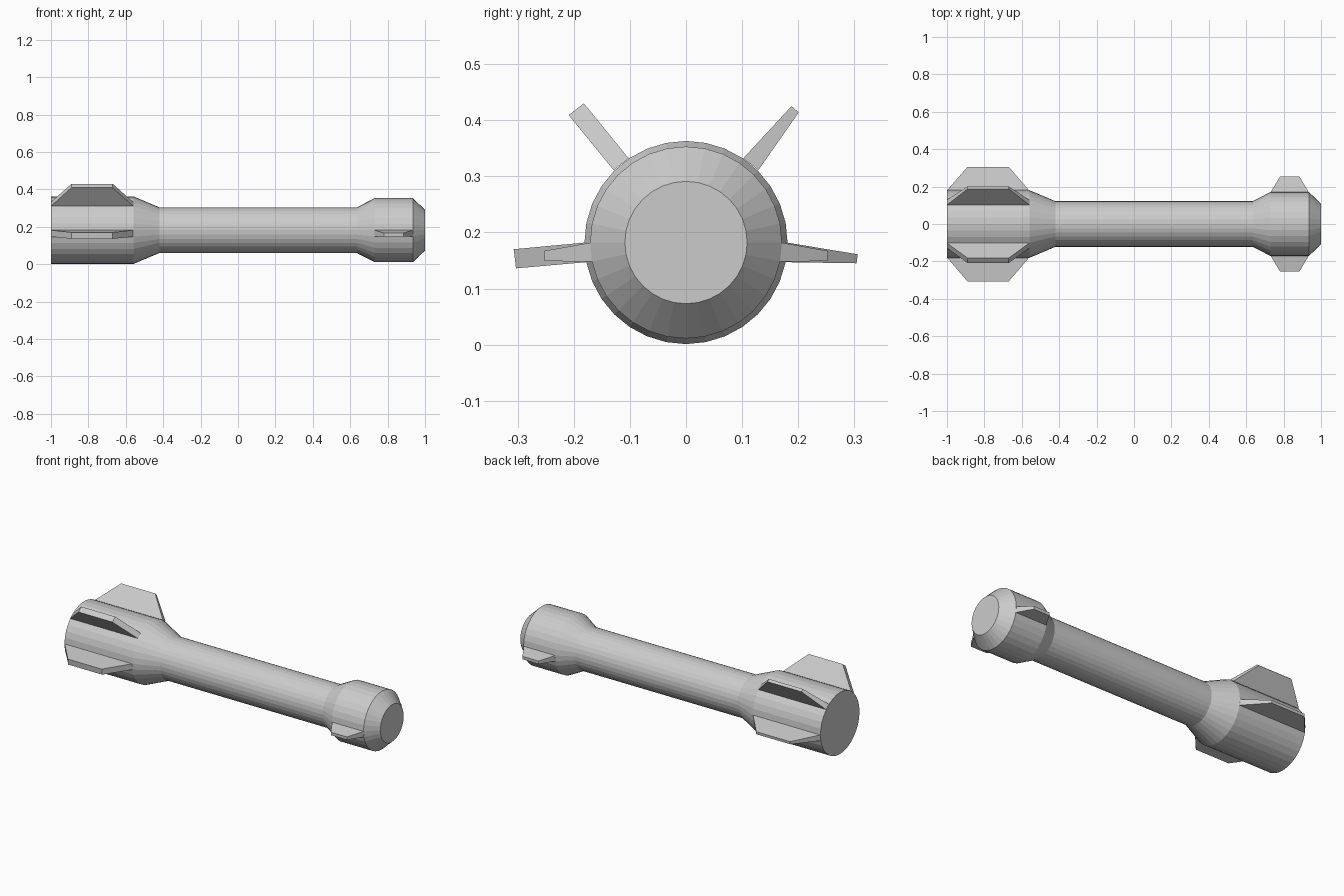
import bpy, bmesh
from math import sin, cos, tau

if "Cube" in bpy.data.objects:
    bpy.data.objects.remove(bpy.data.objects["Cube"])

AXIS_Z = 0.182
SIDES = 32


def make_object(name, bm):
    bmesh.ops.recalc_face_normals(bm, faces=bm.faces[:])
    mesh = bpy.data.meshes.new(name)
    bm.to_mesh(mesh)
    bm.free()
    obj = bpy.data.objects.new(name, mesh)
    bpy.context.collection.objects.link(obj)
    return obj


def bridge(bm, a, b):
    for i in range(len(a)):
        j = (i + 1) % len(a)
        bm.faces.new((a[i], a[j], b[j], b[i]))


def lathe(name, profile):
    """Turned solid along x from (x, radius) points, capped at both ends."""
    bm = bmesh.new()
    rings = [[bm.verts.new((x, r * cos(tau * i / SIDES), AXIS_Z + r * sin(tau * i / SIDES)))
              for i in range(SIDES)] for x, r in profile]
    for a, b in zip(rings, rings[1:]):
        bridge(bm, a, b)
    bm.faces.new(rings[0])
    bm.faces.new(rings[-1])
    return make_object(name, bm)


def fin(name, root, tip, root_x, tip_x):
    """Swept fin: root and tip are pairs of (y, z) points, each with an x range."""
    def quad(pair, xs):
        (p, q), (x0, x1) = pair, xs
        return [bm.verts.new((x, *c)) for x, c in ((x0, p), (x1, p), (x1, q), (x0, q))]
    bm = bmesh.new()
    a, b = quad(root, root_x), quad(tip, tip_x)
    bridge(bm, a, b)
    bm.faces.new(a)
    bm.faces.new(b)
    return make_object(name, bm)


# Body: wide tail, slim tube, flared nose with a bevelled flat end
lathe("body", [(-1.0, 0.181), (-0.56, 0.181), (-0.42, 0.122), (0.635, 0.122),
               (0.73, 0.171), (0.935, 0.171), (1.0, 0.109)])

# Tail fins: blade thickness is constant on the -y side, tapered on the +y side
tail_root, tail_tip = (-1.0, -0.56), (-0.89, -0.67)
tail_fins = {
    "upper_tail_fin_right": (((0.102, 0.332), (0.129, 0.311)), ((0.188, 0.425), (0.201, 0.414))),
    "upper_tail_fin_left": (((-0.102, 0.332), (-0.129, 0.311)), ((-0.182, 0.430), (-0.209, 0.409))),
    "side_tail_fin_right": (((0.179, 0.182), (0.177, 0.147)), ((0.306, 0.161), (0.304, 0.145))),
    "side_tail_fin_left": (((-0.179, 0.182), (-0.177, 0.147)), ((-0.307, 0.170), (-0.303, 0.136))),
}
for name, (root, tip) in tail_fins.items():
    fin(name, root, tip, tail_root, tail_tip)

# Small nose fins, mirrored left and right
for side, s in (("right", 1), ("left", -1)):
    fin("nose_fin_" + side,
        ((s * 0.169, 0.182), (s * 0.167, 0.148)),
        ((s * 0.253, 0.167), (s * 0.252, 0.149)),
        (0.73, 0.935), (0.78, 0.885))
